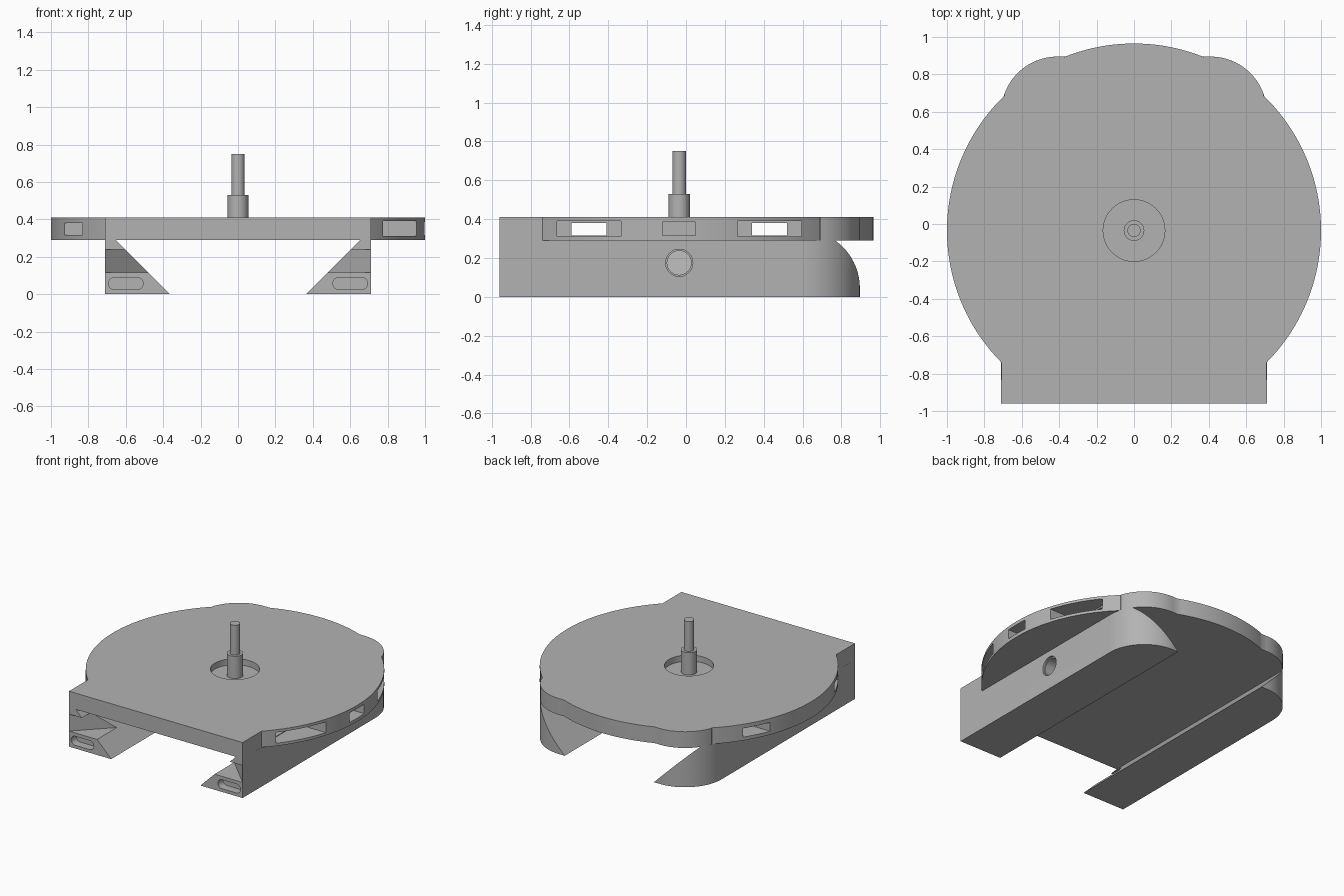
import bpy, bmesh, math
from mathutils import Vector

if "Cube" in bpy.data.objects:
    bpy.data.objects.remove(bpy.data.objects["Cube"], do_unlink=True)

grey = bpy.data.materials.new("plain grey")
grey.use_nodes = True
COLOUR = (0.45, 0.45, 0.45, 1)
grey.diffuse_color = COLOUR
grey.node_tree.nodes["Principled BSDF"].inputs["Base Color"].default_value = COLOUR

CY = -0.035              # centre of the disc
HALF, FRONT, BACK = 0.71, -0.96, 0.895
FILLET = 0.3
LOW, TOP = 0.29, 0.41    # plate underside and top


def prism(name, points, offset):
    """Extrude a flat outline along a vector."""
    bm = bmesh.new()
    face = bm.faces.new([bm.verts.new(p) for p in points])
    new = bmesh.ops.extrude_face_region(bm, geom=[face])["geom"]
    bmesh.ops.translate(bm, vec=Vector(offset),
                        verts=[v for v in new if isinstance(v, bmesh.types.BMVert)])
    bmesh.ops.recalc_face_normals(bm, faces=bm.faces)
    mesh = bpy.data.meshes.new(name)
    bm.to_mesh(mesh)
    bm.free()
    mesh.materials.append(grey)
    obj = bpy.data.objects.new(name, mesh)
    bpy.context.collection.objects.link(obj)
    return obj


def box(name, x0, x1, y0, y1, z0, z1):
    pts = [(x0, y0, z0), (x1, y0, z0), (x1, y1, z0), (x0, y1, z0)]
    return prism(name, pts, (0, 0, z1 - z0))


def arc(cx, cy, r, start, end, n):
    angles = [math.radians(start + (end - start) * i / n) for i in range(n + 1)]
    return [(cx + r * math.cos(a), cy + r * math.sin(a)) for a in angles]


def cylinder(name, r, y, z0, z1):
    pts = [(x, q, z0) for x, q in arc(0, y, r, 0, 360, 48)[:-1]]
    return prism(name, pts, (0, 0, z1 - z0))


def cut(target, cutters):
    """Subtract every cutter, then remove it."""
    for c in cutters:
        mod = target.modifiers.new("cut", "BOOLEAN")
        mod.operation, mod.object, mod.solver = "DIFFERENCE", c, "EXACT"
        c.hide_render = True
    bpy.context.view_layer.update()
    deps = bpy.context.evaluated_depsgraph_get()
    mesh = bpy.data.meshes.new_from_object(target.evaluated_get(deps))
    target.modifiers.clear()
    target.data = mesh
    for c in cutters:
        bpy.data.objects.remove(c, do_unlink=True)


def smooth(obj):
    bpy.ops.object.select_all(action="DESELECT")
    obj.select_set(True)
    bpy.context.view_layer.objects.active = obj
    bpy.ops.object.shade_smooth_by_angle(angle=math.radians(25))


# Plate: disc joined with a round-cornered block
corner = (HALF - FILLET, BACK - FILLET, FILLET)
half = [(HALF, FRONT)]
half += arc(0, CY, 1, -44.8, 46.2, 40)
half += arc(*corner, 19, 90, 14)
half += arc(0, CY, 1, 68.3, 90, 12)
outline = half + [(-x, y) for x, y in reversed(half[:-1])]
plate = prism("plate", [(x, y, LOW) for x, y in outline], (0, 0, TOP - LOW))

cutters = [cylinder("recess_cutter", 0.165, CY, 0.365, 0.5)]
for side in (-1, 1):
    mid = CY + side * 0.465
    # channel through the whole width, widened to a pocket on one side
    cutters.append(box("channel_cutter", -1.2, 0.8, mid - 0.09, mid + 0.09, 0.315, 0.38))
    cutters.append(box("pocket_cutter", 0.72, 1.2, mid - 0.165, mid + 0.165, 0.31, 0.39))
cutters.append(box("side_slot_cutter", 0.85, 1.2, CY - 0.085, CY + 0.085, 0.315, 0.385))
cut(plate, cutters)
smooth(plate)

# Rails: dovetail legs under the plate
for side, label in ((1, "left"), (-1, "right")):
    plan = [(0.3, FRONT), (HALF, FRONT)] + arc(*corner, 0, 90, 24) + [(0.3, BACK)]
    rail = prism(label + "_rail", [(side * x, y, 0) for x, y in plan], (0, 0, LOW))

    # sloped inner face
    slope = [(0.2, -0.1), (0.265, -0.1), (0.705, 0.34), (0.2, 0.34)]
    cutters = [prism("slope_cutter", [(side * x, -1.1, z) for x, z in slope], (0, 2.2, 0))]

    # wedge notch in the front end
    wedge = [(HALF, FRONT), (HALF, -1.1), (0.3, -1.1), (0.3, FRONT + 0.41)]
    cutters.append(prism("notch_cutter", [(side * x, y, 0.115) for x, y in wedge], (0, 0, 0.125)))

    # rounded slot in the front end
    slot = arc(0.66, 0.057, 0.033, -90, 90, 10) + arc(0.54, 0.057, 0.033, 90, 270, 10)
    cutters.append(prism("slot_cutter", [(side * x, -1.1, z) for x, z in slot], (0, 0.2, 0)))

    # cross hole with a wider mouth
    if side == 1:
        for r, x in ((0.062, 0.4), (0.07, 0.695)):
            ring = arc(CY, 0.175, r, 0, 360, 32)[:-1]
            cutters.append(prism("hole_cutter", [(x, y, z) for y, z in ring], (0.5, 0, 0)))
    cut(rail, cutters)
    smooth(rail)

# Stepped pin in the middle
smooth(cylinder("pin_base", 0.055, CY, 0.34, 0.53))
smooth(cylinder("pin_tip", 0.035, CY, 0.52, 0.75))
